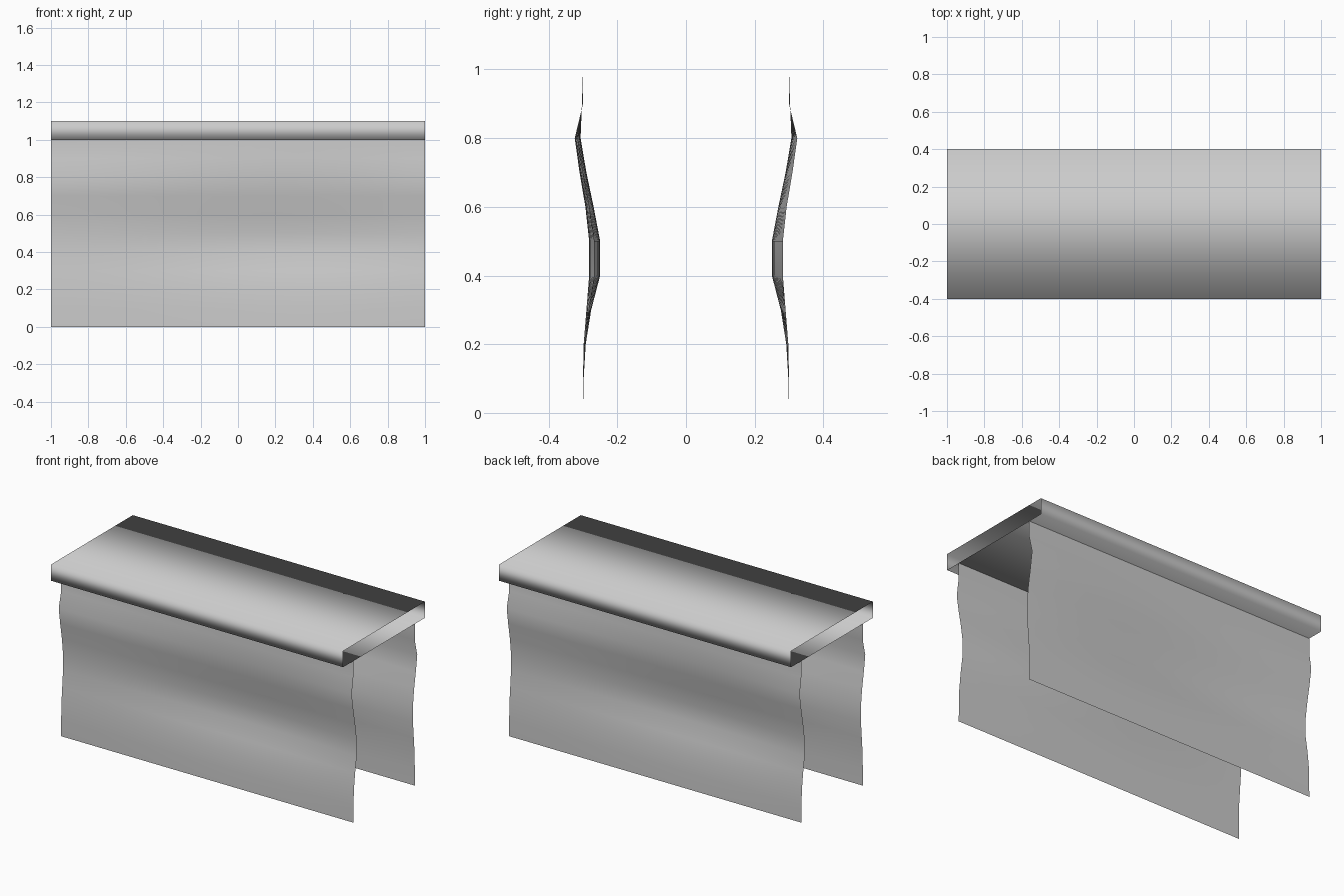
import bpy, math

if "Cube" in bpy.data.objects:
    bpy.data.objects.remove(bpy.data.objects["Cube"])

def smooth_mesh(name, verts, faces):
    me = bpy.data.meshes.new(name)
    me.from_pydata(verts, [], faces)
    me.shade_smooth()
    ob = bpy.data.objects.new(name, me)
    bpy.context.collection.objects.link(ob)
    return ob

# Hollow top board: rectangular tube with open ends
profile = [(-0.4, 1.0), (0.4, 1.0), (0.4, 1.1), (-0.4, 1.1)]
verts = [(x, y, z) for x in (-1, 1) for y, z in profile]
faces = [(i, i + 4, (i + 1) % 4 + 4, (i + 1) % 4)[::-1] for i in range(4)]
smooth_mesh("top_board", verts, faces)

# Inward sag of the sheet per height step: least and most along its length
LEAST = [0, 0, 0.002, 0.010, 0.018, 0.018, 0.007, -0.010, -0.024, 0, 0]
MOST = [0, 0.002, 0.008, 0.024, 0.050, 0.050, 0.031, 0.010, -0.007, -0.003, 0]
NX, NZ = 20, 10

def sheet(name, s):
    # s = -1 gives the same sheet turned half a circle about z
    verts = []
    for j in range(NZ + 1):
        for i in range(NX + 1):
            x = -1 + 2 * i / NX
            w = 0.5 + 0.5 * math.cos(math.pi * (x - 0.3) / 1.3)
            y = -0.3 + LEAST[j] + (MOST[j] - LEAST[j]) * w
            verts.append((s * x, s * y, j / NZ))
    r = NX + 1
    faces = [(j * r + i, j * r + i + 1, (j + 1) * r + i + 1, (j + 1) * r + i)
             for j in range(NZ) for i in range(NX)]
    smooth_mesh(name, verts, faces)

# Wavy hanging sheets
sheet("front_sheet", 1)
sheet("back_sheet", -1)
